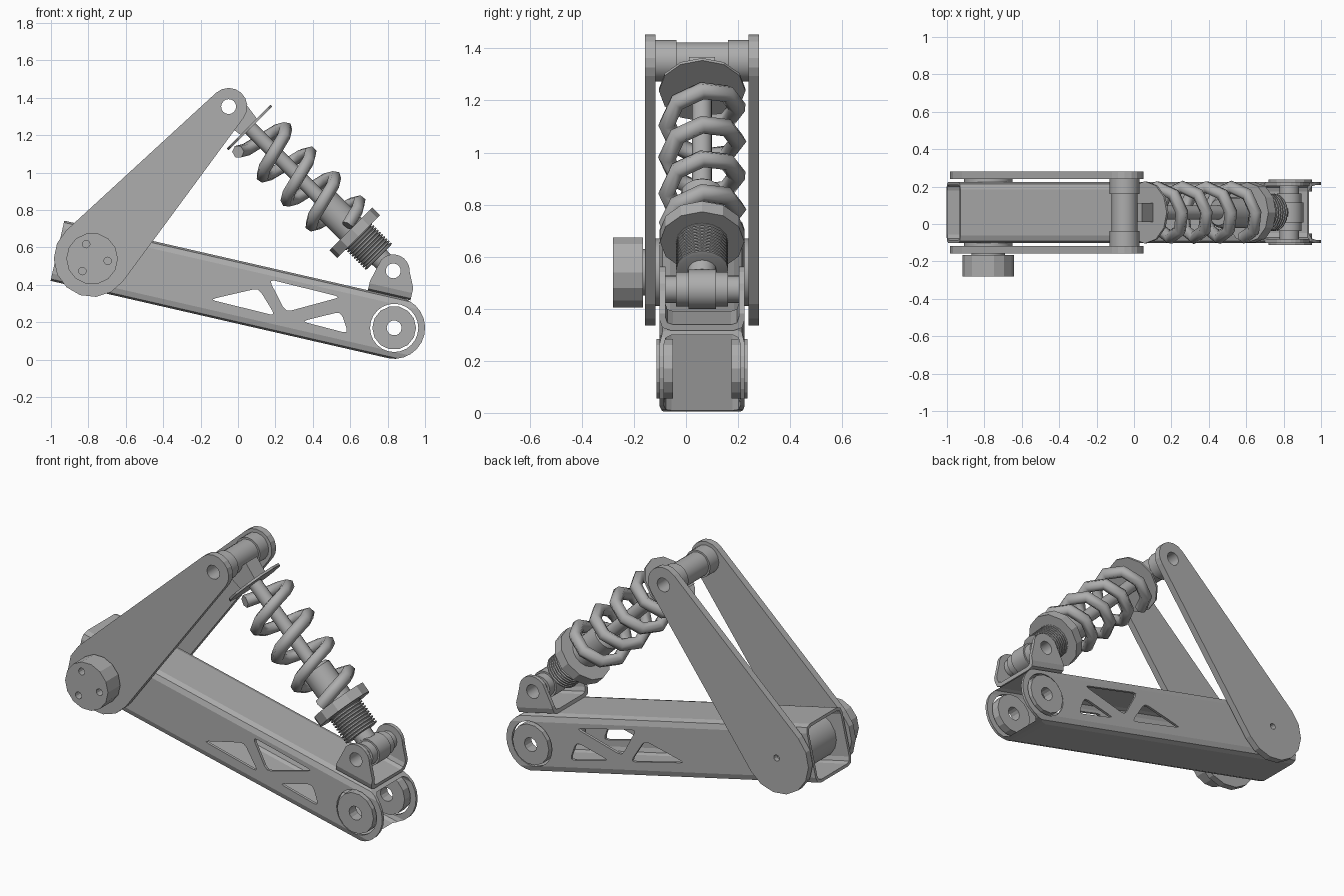
import bpy, bmesh
from math import sin, cos, pi, radians, acos, atan2, hypot
from mathutils import Matrix, Vector

if "Cube" in bpy.data.objects:
    bpy.data.objects.remove(bpy.data.objects["Cube"], do_unlink=True)

metal = bpy.data.materials.new("grey metal")
metal.use_nodes = True
COLOR = (0.42, 0.42, 0.42, 1)
metal.diffuse_color = COLOR
metal.node_tree.nodes["Principled BSDF"].inputs["Base Color"].default_value = COLOR

MID = 0.062                 # centre plane of the linkage
PIVOT = (-0.78, 0.54)       # big pivot (x, z)
TOP = (-0.05, 1.353)        # upper shock eye
EYE = (0.83, 0.475)         # lower shock eye
END = (0.835, 0.17)         # round end of the beam
HOLE = 0.04
BEAM = Matrix.Translation((END[0], MID, END[1])) @ Matrix.Rotation(radians(12.9), 4, 'Y')
SHOCK = Matrix.Translation((TOP[0], MID, TOP[1])) @ Matrix.Rotation(radians(135), 4, 'Y')


def finish(name, bm, matrix=None, smooth=False):
    if matrix:
        bm.transform(matrix)
    bmesh.ops.recalc_face_normals(bm, faces=bm.faces)
    mesh = bpy.data.meshes.new(name)
    bm.to_mesh(mesh)
    bm.free()
    obj = bpy.data.objects.new(name, mesh)
    bpy.context.collection.objects.link(obj)
    mesh.materials.append(metal)
    if smooth:
        activate(obj)
        bpy.ops.object.shade_smooth_by_angle(angle=radians(28))
    return obj


def activate(obj):
    bpy.ops.object.select_all(action='DESELECT')
    obj.select_set(True)
    bpy.context.view_layer.objects.active = obj


def prism(name, pts, a, b, axis='Y', matrix=None):
    """Extrude a flat outline along Y (outline in xz) or X (outline in yz)."""
    bm = bmesh.new()
    place = (lambda p: (p[0], a, p[1])) if axis == 'Y' else (lambda p: (a, p[0], p[1]))
    face = bm.faces.new([bm.verts.new(place(p)) for p in pts])
    new = bmesh.ops.extrude_face_region(bm, geom=[face])["geom"]
    shift = Vector((0, b - a, 0) if axis == 'Y' else (b - a, 0, 0))
    bmesh.ops.translate(bm, vec=shift, verts=[g for g in new if isinstance(g, bmesh.types.BMVert)])
    return finish(name, bm, matrix)


def lathe(name, profile, matrix, n=16, hollow=False, smooth=True):
    """Revolve (radius, height) points round local z."""
    bm = bmesh.new()
    rings = [[bm.verts.new((r * cos(2 * pi * i / n), r * sin(2 * pi * i / n), h))
              for i in range(n)] for r, h in profile]
    pairs = list(zip(rings, rings[1:]))
    if hollow:
        pairs.append((rings[-1], rings[0]))
    else:
        bm.faces.new(rings[0])
        bm.faces.new(rings[-1])
    for lo, hi in pairs:
        for i in range(n):
            j = (i + 1) % n
            bm.faces.new((lo[i], lo[j], hi[j], hi[i]))
    return finish(name, bm, matrix, smooth)


def cross(p, turn=0):
    """Frame whose z runs along world y through the point p (x, z)."""
    return (Matrix.Translation((p[0], 0, p[1])) @ Matrix.Rotation(-pi / 2, 4, 'X')
            @ Matrix.Rotation(turn, 4, 'Z'))


def drum(name, p, r, a, b, n=16, hole=0.0, smooth=True):
    if hole:
        return lathe(name, [(hole, a), (r, a), (r, b), (hole, b)], cross(p), n, True, smooth)
    return lathe(name, [(r, a), (r, b)], cross(p), n, False, smooth)


def boolean(obj, operation, *tools):
    for tool in tools:
        activate(obj)
        mod = obj.modifiers.new("cut", 'BOOLEAN')
        mod.operation, mod.object, mod.solver = operation, tool, 'EXACT'
        bpy.ops.object.modifier_apply(modifier=mod.name)
        bpy.data.objects.remove(tool, do_unlink=True)


def arc(c, r, start, stop, n):
    return [(c[0] + r * cos(start + (stop - start) * i / n),
             c[1] + r * sin(start + (stop - start) * i / n)) for i in range(n + 1)]


def rounded(pts, size):
    """Chamfer-round each corner of a polygon."""
    out = []
    for i, p in enumerate(pts):
        p, before, after = Vector(p), Vector(pts[i - 1]), Vector(pts[(i + 1) % len(pts)])
        a = p + (before - p).normalized() * size
        b = p + (after - p).normalized() * size
        out += [a, a * 0.25 + p * 0.5 + b * 0.25, b]
    return out


def box_section(w, low, high, r):
    return rounded([(-w, low), (w, low), (w, high), (-w, high)], r)


def channel(name, low, high, start, stop, outline, wall=0.016):
    """Hollow rounded tube along the beam, trimmed to a side outline."""
    w = 0.163
    obj = prism(name, box_section(w, low, high, 0.04), start, stop, 'X', BEAM)
    core = prism("core", box_section(w - wall, low + wall, high - wall, 0.03),
                 start - 0.1, stop + 0.1, 'X', BEAM)
    boolean(obj, 'DIFFERENCE', core)
    boolean(obj, 'INTERSECT', prism("trim", outline, -0.5, 0.5, 'Y', BEAM))
    return obj


# Main beam: hollow tube with a round end, truss windows and bushing holes
outline = [(-2, 0.17), (-2, -0.17)] + arc((0, 0), 0.1655, -pi / 2, pi / 2, 12)
beam = channel("main_beam", -0.165, 0.165, -1.847, 0.3, outline)
windows = [[(-0.15, 0.322), (0.11, 0.382), (0.2, 0.235)],
           [(0.165, 0.43), (0.55, 0.335), (0.255, 0.255)],
           [(0.34, 0.205), (0.55, 0.257), (0.59, 0.14)]]
for tri in windows:
    boolean(beam, 'DIFFERENCE', prism("window", rounded(tri, 0.03), -0.5, 0.5))
boolean(beam, 'DIFFERENCE', drum("bore", END, 0.129, -0.5, 0.5, 24))

# Bushings floating in the beam end
for side, name in ((-1, "front_bushing"), (1, "back_bushing")):
    a, b = sorted((MID + side * 0.112, MID + side * 0.175))
    drum(name, END, 0.117, a, b, 14, HOLE, False)

# Lower shock bracket: channel cut to a rounded ear shape
eye = BEAM.inverted() @ Vector((EYE[0], MID, EYE[1]))
ear = [(-0.182, 0.1), (0.052, 0.1), (0.052, 0.23)]
ear += arc((eye.x, eye.z), 0.088, radians(10), radians(150), 8) + [(-0.182, 0.215)]
bracket = channel("shock_bracket", 0.163, 0.6, -0.3, 0.2, ear, 0.022)
boolean(bracket, 'DIFFERENCE', drum("bore", EYE, HOLE, -0.5, 0.5))

# Teardrop link plates on both sides
R, r = 0.205, 0.1
dx, dz = TOP[0] - PIVOT[0], TOP[1] - PIVOT[1]
heading, spread = atan2(dz, dx), acos((R - r) / hypot(dx, dz))
drop = (arc(PIVOT, R, heading + spread, heading + 2 * pi - spread, 8)
        + arc(TOP, r, heading - spread, heading + spread, 8))
for name, a, b, bore in (("front_link", -0.157, -0.117, 0.02), ("back_link", 0.24, 0.28, 0.018)):
    link = prism(name, drop, a, b)
    boolean(link, 'DIFFERENCE', drum("bore", TOP, HOLE, a - 0.1, b + 0.1))
    if a > 0:
        boolean(link, 'DIFFERENCE', drum("bore", PIVOT, bore, a + 0.01, b + 0.1, 12))

# Main pivot axle, hub and cap with three sockets
drum("pivot_axle", PIVOT, 0.13, -0.118, 0.241)
drum("cap_hub", PIVOT, 0.09, -0.17, -0.15)
cap = drum("pivot_cap", PIVOT, 0.138, -0.28, -0.166, 14, smooth=False)
for k in range(3):
    ang = radians(112 + 120 * k)
    spot = (PIVOT[0] + 0.084 * cos(ang), PIVOT[1] + 0.084 * sin(ang))
    boolean(cap, 'DIFFERENCE', drum("socket", spot, 0.02, -0.4, -0.22, 12))

# Upper pin with wider collars at the ends
lathe("upper_pin", [(HOLE, -0.118), (0.08, -0.118), (0.08, -0.037), (0.07, -0.037), (0.07, 0.161),
                    (0.08, 0.161), (0.08, 0.242), (HOLE, 0.242)], cross(TOP), 16, True)

# Lower pin and shock eye
drum("lower_pin", EYE, 0.066, MID - 0.1, MID + 0.1, 16, HOLE)
drum("lower_eye", EYE, 0.076, MID - 0.053, MID + 0.053, 16, HOLE)
for side, name in ((-1, "front_spacer"), (1, "back_spacer")):
    a, b = sorted((MID + side * 0.1, MID + side * 0.145))
    drum(name, EYE, 0.052, a, b, 16, HOLE)

# Shock absorber, laid out along its own axis from the upper pin
neck = [(-0.075, 0.055), (0.075, 0.055), (0.06, 0.16), (-0.06, 0.16)]
prism("upper_neck", neck, -0.05, 0.05, 'Y', SHOCK)
lathe("upper_spring_seat", [(0.166, 0.152), (0.166, 0.165)], SHOCK, 12, smooth=False)
lathe("piston_rod", [(0.038, 0.1), (0.038, 0.8)], SHOCK)
lathe("damper_body", [(0.07, 0.71), (0.083, 0.725), (0.083, 0.99)], SHOCK)
lathe("lower_spring_seat", [(0.162, 0.925), (0.162, 0.983)], SHOCK, 12, smooth=False)
ridges = []
for k in range(10):
    t = 0.975 + 0.0165 * k
    ridges += [(0.086, t), (0.1, t + 0.004), (0.1, t + 0.011), (0.086, t + 0.015)]
lathe("threaded_sleeve", ridges, SHOCK, 16)
lathe("lower_neck", [(0.056, 1.12), (0.053, 1.185)], SHOCK)

# Coil spring: coarse helix with a round wire
curve = bpy.data.curves.new("coil_spring", 'CURVE')
curve.dimensions = '3D'
curve.bevel_depth, curve.bevel_resolution, curve.use_fill_caps = 0.035, 1, True
steps, per_turn = 30, 8
spline = curve.splines.new('POLY')
spline.points.add(steps)
for i, point in enumerate(spline.points):
    ang = 2 * pi * i / per_turn
    p = SHOCK @ Vector((0.135 * cos(ang), 0.135 * sin(ang), 0.206 + 0.185 * i / per_turn))
    point.co = (*p, 1)
spring = bpy.data.objects.new("coil_spring", curve)
bpy.context.collection.objects.link(spring)
curve.materials.append(metal)
activate(spring)
bpy.ops.object.convert(target='MESH')
bpy.ops.object.select_all(action='DESELECT')
